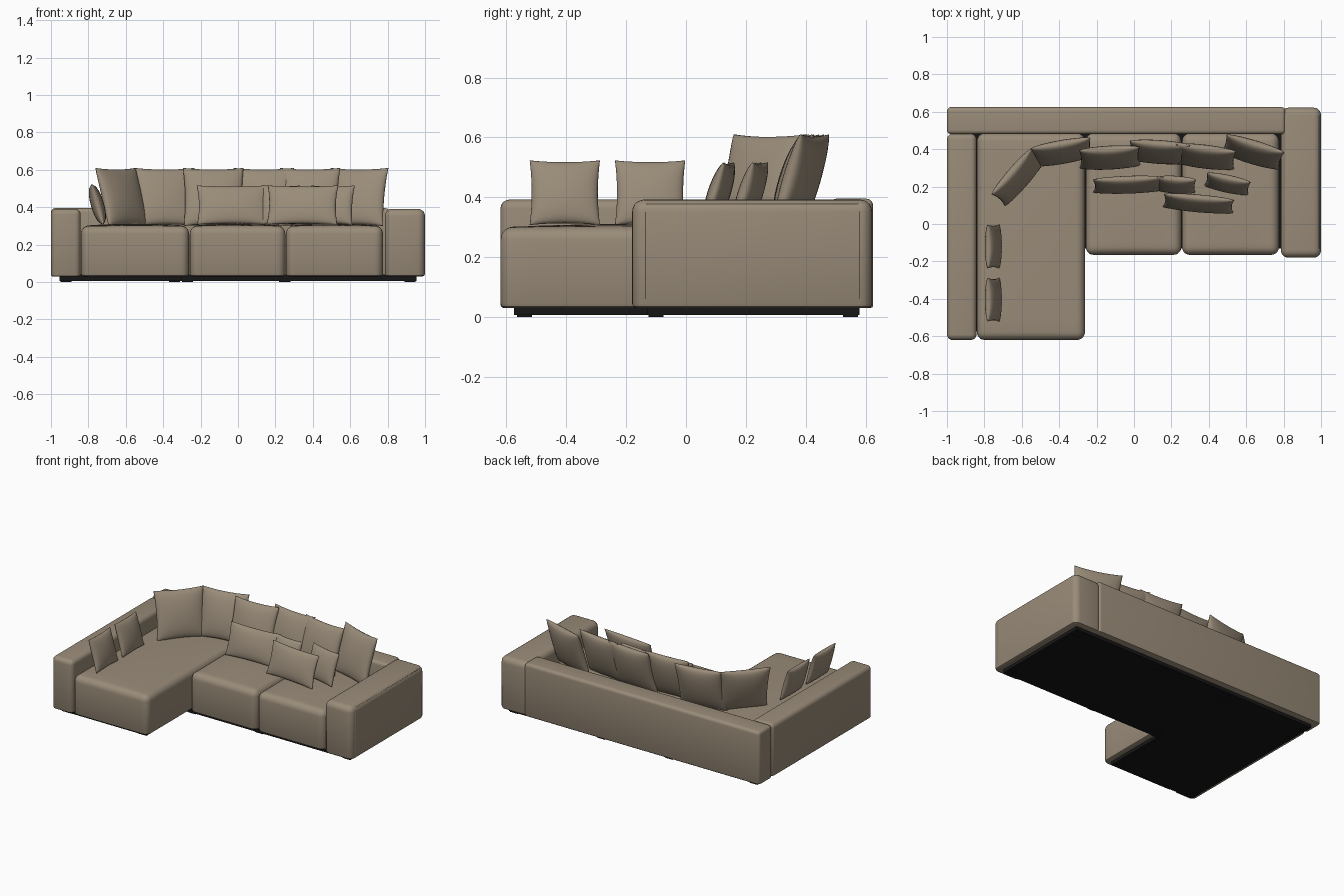
import bpy, bmesh
from math import sin, pi, radians
from mathutils import Matrix, Vector

if "Cube" in bpy.data.objects:
    bpy.data.objects.remove(bpy.data.objects["Cube"], do_unlink=True)


def make_material(name, rgb):
    mat = bpy.data.materials.new(name)
    mat.use_nodes = True
    mat.diffuse_color = (*rgb, 1)
    bsdf = next(n for n in mat.node_tree.nodes if n.type == 'BSDF_PRINCIPLED')
    bsdf.inputs["Base Color"].default_value = (*rgb, 1)
    bsdf.inputs["Roughness"].default_value = 0.9
    return mat


FABRIC = make_material("beige fabric", (0.32, 0.26, 0.19))
BLACK = make_material("black base", (0.008, 0.008, 0.008))


def finish(bm, name, mat, angle=40):
    bmesh.ops.recalc_face_normals(bm, faces=bm.faces)
    mesh = bpy.data.meshes.new(name)
    bm.to_mesh(mesh)
    bm.free()
    mesh.materials.append(mat)
    mesh.shade_smooth()
    mesh.set_sharp_from_angle(angle=radians(angle))
    obj = bpy.data.objects.new(name, mesh)
    bpy.context.collection.objects.link(obj)
    return obj


def block(name, lo, hi, mat=FABRIC, radius=0.0, crown=0.0):
    """Upholstered block: soft top and sides, tighter bottom rim, optional crowned top."""
    lo, hi = Vector(lo), Vector(hi)
    mid, size = (lo + hi) / 2, hi - lo
    bm = bmesh.new()
    bmesh.ops.create_cube(bm, size=1, matrix=Matrix.Translation(mid) @ Matrix.Diagonal((*size, 1)))

    def on_floor(e):
        return all(abs(v.co.z - lo.z) < 1e-5 for v in e.verts)

    if radius:
        bmesh.ops.bevel(bm, geom=[e for e in bm.edges if not on_floor(e)], offset=radius,
                        segments=5, profile=0.5, affect='EDGES')
        rim = [e for e in bm.edges if on_floor(e)]
        bmesh.ops.bevel(bm, geom=rim, offset=radius * 0.35, segments=2, profile=0.5,
                        affect='EDGES', clamp_overlap=False)
    if crown:
        for axis in range(2):
            normal = Vector((axis == 0, axis == 1, 0))
            for i in range(1, 10):
                bmesh.ops.bisect_plane(bm, geom=bm.verts[:] + bm.edges[:] + bm.faces[:],
                                       plane_co=lo + size * (i / 10), plane_no=normal)
        for v in bm.verts:
            if v.co.z > hi.z - radius:
                u = 2 * (v.co.x - mid.x) / size.x
                w = 2 * (v.co.y - mid.y) / size.y
                v.co.z += crown * (1 - u * u) * (1 - w * w)
    return finish(bm, name, mat)


def pillow(name, x, y, z, width, height, thick, turn, lean):
    """Two bulging sheets joined at the seam, with pulled-out corners."""
    bm = bmesh.new()
    for side in (-1, 1):
        sheet = bmesh.ops.create_grid(bm, x_segments=16, y_segments=16, size=1)
        for v in sheet["verts"]:
            u, w = sin(v.co.x * pi / 2), sin(v.co.y * pi / 2)
            puff = max(0, (1 - u * u) * (1 - w * w)) ** 0.42
            v.co = (u * width / 2 * (1 - 0.06 * (1 - w * w)),
                    side * thick / 2 * puff,
                    w * height / 2 * (1 - 0.06 * (1 - u * u)))
    bmesh.ops.remove_doubles(bm, verts=bm.verts, dist=1e-4)
    obj = finish(bm, name, FABRIC, 80)
    obj.matrix_world = (Matrix.Translation((x, y, z)) @ Matrix.Rotation(radians(turn), 4, 'Z')
                        @ Matrix.Rotation(radians(-lean), 4, 'X'))


def seam(name, points):
    curve = bpy.data.curves.new(name, 'CURVE')
    curve.dimensions = '3D'
    curve.bevel_depth = 0.003
    curve.bevel_resolution = 1
    spline = curve.splines.new('POLY')
    spline.points.add(len(points) - 1)
    for p, co in zip(spline.points, points):
        p.co = (*co, 1)
    curve.materials.append(FABRIC)
    bpy.context.collection.objects.link(bpy.data.objects.new(name, curve))


# Frame: arms and back rail
block("right_arm", (-1, -0.62, 0.03), (-0.842, 0.482, 0.392), radius=0.03)
block("left_arm", (0.785, -0.18, 0.03), (1, 0.622, 0.392), radius=0.04)
block("back_rail", (-1, 0.48, 0.03), (0.81, 0.625, 0.395), radius=0.022)
seam("left_arm_outer_seam", [(0.998, -0.135, 0.06), (0.998, -0.135, 0.35), (0.99, -0.13, 0.376),
                             (0.99, 0.575, 0.376), (0.998, 0.58, 0.35), (0.998, 0.58, 0.06)])

# Seat modules
block("chaise_seat", (-0.84, -0.62, 0.03), (-0.262, 0.485, 0.3), radius=0.042, crown=0.012)
block("middle_seat", (-0.258, -0.165, 0.03), (0.253, 0.485, 0.3), radius=0.042, crown=0.012)
block("left_seat", (0.257, -0.165, 0.03), (0.775, 0.485, 0.3), radius=0.042, crown=0.012)

# Recessed plinth and low feet
block("main_plinth", (-0.955, -0.13, 0.007), (0.955, 0.58, 0.04), BLACK)
block("chaise_plinth", (-0.955, -0.575, 0.007), (-0.3, -0.13, 0.04), BLACK)
for x, y in [(-0.92, -0.54), (-0.34, -0.54), (-0.92, 0.55), (-0.27, -0.1), (0.25, -0.1),
             (0.92, -0.1), (-0.27, 0.55), (0.25, 0.55), (0.92, 0.55)]:
    block("foot", (x - 0.03, y - 0.025, 0), (x + 0.03, y + 0.025, 0.012), BLACK)

# Large back pillows: x, y, turn
for i, (x, y, turn) in enumerate([(-0.62, 0.25, 49), (-0.385, 0.385, 10), (-0.13, 0.355, 3),
                                  (0.135, 0.385, -4), (0.38, 0.36, -7), (0.635, 0.385, -17)]):
    pillow(f"back_pillow_{i + 1}", x, y, 0.455, 0.325, 0.325, 0.09, turn, 17)

# Lumbar and accent pillows: x, y, width, turn
for i, (x, y, width, turn) in enumerate([(-0.03, 0.21, 0.38, 2), (0.225, 0.21, 0.21, -4),
                                         (0.345, 0.11, 0.38, -5), (0.5, 0.215, 0.24, -12)]):
    pillow(f"lumbar_pillow_{i + 1}", x, y, 0.412, width, 0.22, 0.07, turn, 18)

# Small pillows along the chaise arm
for i, y in enumerate([-0.12, -0.405]):
    pillow(f"chaise_pillow_{i + 1}", -0.752, y, 0.415, 0.235, 0.225, 0.07, 90, 16)
